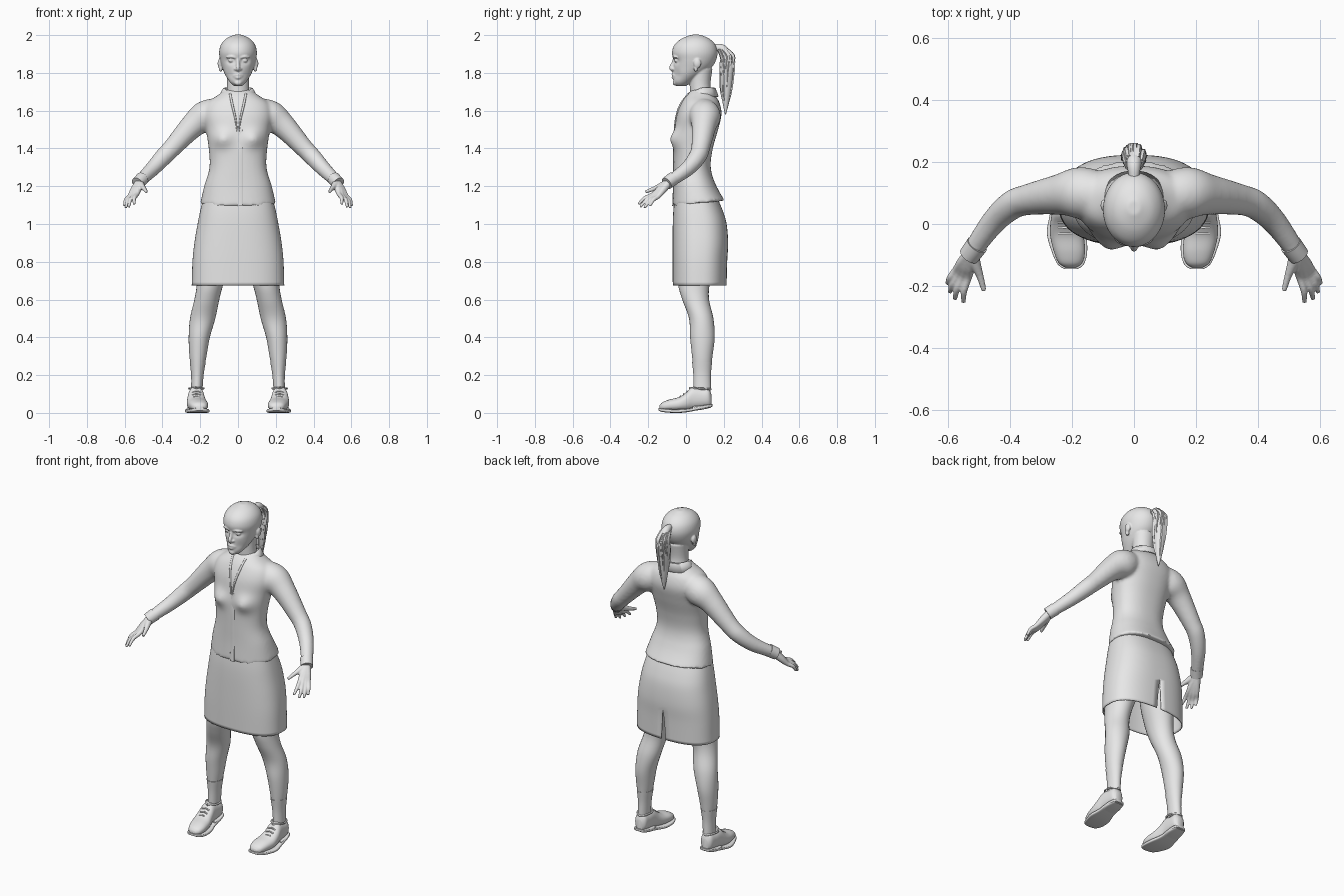
import bpy, bmesh, math, random
from mathutils import Vector, Matrix

random.seed(4)
if "Cube" in bpy.data.objects:
    bpy.data.objects.remove(bpy.data.objects["Cube"])

grey = bpy.data.materials.new("plain_grey")
grey.use_nodes = True
grey.diffuse_color = (0.8, 0.8, 0.8, 1)
grey.node_tree.nodes["Principled BSDF"].inputs["Base Color"].default_value = (0.8, 0.8, 0.8, 1)


def spline(rows, steps):
    """Catmull-Rom through rows of numbers."""
    out = []
    for i in range(len(rows) - 1):
        a, b, c, d = (rows[max(0, min(len(rows) - 1, i + k))] for k in (-1, 0, 1, 2))
        for s in range(steps):
            t = s / steps
            out.append([0.5 * (2 * q + (r - p) * t + (2 * p - 5 * q + 4 * r - u) * t * t
                               + (3 * q - p - 3 * r + u) * t ** 3)
                        for p, q, r, u in zip(a, b, c, d)])
    return out + [list(rows[-1])]


def skin(bm, rings, closed=True, caps=True):
    """Bridge rings of points with quads."""
    vs = [[bm.verts.new(p) for p in ring] for ring in rings]
    n = len(vs[0])
    for a, b in zip(vs, vs[1:]):
        for i in range(n if closed else n - 1):
            j = (i + 1) % n
            bm.faces.new((a[i], a[j], b[j], b[i]))
    if caps:
        bm.faces.new(vs[0])
        bm.faces.new(vs[-1])


def loft(bm, rows, axis="z", power=2.0, n=36, steps=5, slit=None, side=1, caps=True):
    """Rows are (position along axis, centre x, half width, low, high)."""
    rings = []
    for t, cx, w, lo, hi in spline(rows, steps):
        g = slit(t) if slit else 0
        ring = []
        for i in range(n + (1 if slit else 0)):
            a = math.pi / 2 + g + (2 * math.pi - 2 * g) * i / n
            c, s = math.cos(a), math.sin(a)
            x = side * (cx + w * math.copysign(abs(c) ** (2 / power), c))
            d = (lo + hi) / 2 + (hi - lo) / 2 * math.copysign(abs(s) ** (2 / power), s)
            ring.append((x, d, t) if axis == "z" else (x, t, d))
        rings.append(ring)
    skin(bm, rings, slit is None, caps and slit is None)


def tube(bm, rows, side=1, n=16, steps=5, flat=1.0):
    """Rows are (x, y, z, radius) along a path."""
    pts = spline(rows, steps)
    rings = []
    for i, (x, y, z, r) in enumerate(pts):
        t = Vector(pts[min(i + 1, len(pts) - 1)][:3]) - Vector(pts[max(i - 1, 0)][:3])
        u = t.cross(Vector((0.3, 1, 0.2))).normalized()
        v = t.cross(u).normalized()
        ring = [Vector((x, y, z)) + r * (math.cos(a) * u + flat * math.sin(a) * v)
                for a in (2 * math.pi * k / n for k in range(n))]
        rings.append([(side * p.x, p.y, p.z) for p in ring])
    skin(bm, rings)


def ball(bm, centre, size):
    bmesh.ops.create_uvsphere(bm, u_segments=20, v_segments=12, radius=1,
                              matrix=Matrix.Translation(centre) @ Matrix.Diagonal((*size, 1)))


def finish(bm, name, voxel=0, smooth=4, thick=0, angle=50):
    bmesh.ops.remove_doubles(bm, verts=bm.verts, dist=1e-5)
    bmesh.ops.recalc_face_normals(bm, faces=bm.faces)
    mesh = bpy.data.meshes.new(name)
    bm.to_mesh(mesh)
    bm.free()
    mesh.materials.append(grey)
    ob = bpy.data.objects.new(name, mesh)
    bpy.context.collection.objects.link(ob)
    bpy.ops.object.select_all(action="DESELECT")
    ob.select_set(True)
    bpy.context.view_layer.objects.active = ob
    bpy.ops.object.shade_smooth_by_angle(angle=math.radians(angle))
    if voxel:
        m = ob.modifiers.new("fuse", "REMESH")
        m.mode, m.voxel_size, m.use_smooth_shade = "VOXEL", voxel, True
        m = ob.modifiers.new("soften", "SMOOTH")
        m.factor, m.iterations = 0.5, smooth
    if thick:
        m = ob.modifiers.new("thickness", "SOLIDIFY")
        m.thickness = thick
    return ob


def bump(v, x, z, rx, rz):
    return math.exp(-((abs(v.co.x) - x) / rx) ** 2 - ((v.co.z - z) / rz) ** 2)


# Head and neck, with sockets, nose, lips, brows and ears
bm = bmesh.new()
loft(bm, [(1.73, 0, .02, -.05, 0), (1.75, 0, .042, -.066, .03), (1.79, 0, .068, -.067, .09),
          (1.83, 0, .084, -.066, .137), (1.87, 0, .095, -.068, .16), (1.91, 0, .1, -.074, .167),
          (1.95, 0, .09, -.06, .155), (1.982, 0, .062, -.022, .122), (2.002, 0, .02, .03, .075)], n=48)
for v in bm.verts:
    if v.co.y < 0:
        v.co.y += .014 * bump(v, .038, 1.864, .022, .016) + .006 * bump(v, .045, 1.79, .02, .025)
loft(bm, [(1.6, 0, .08, .01, .16), (1.68, 0, .064, .02, .14), (1.74, 0, .058, .02, .13), (1.82, 0, .062, .02, .14)])
tube(bm, [(0, -.06, 1.88, .008), (0, -.069, 1.85, .009), (0, -.079, 1.825, .011), (0, -.066, 1.812, .008)])
tube(bm, [(-.026, -.058, 1.784, .003), (0, -.07, 1.791, .007), (.026, -.058, 1.784, .003)])
tube(bm, [(-.024, -.058, 1.781, .003), (0, -.069, 1.775, .008), (.024, -.058, 1.781, .003)])
ball(bm, (0, -.058, 1.747), (.02, .013, .014))
for s in (1, -1):
    ball(bm, (s * .013, -.066, 1.82), (.008, .01, .007))
    ball(bm, (s * .037, -.05, 1.865), (.014, .013, .009))
    tube(bm, [(.014, -.067, 1.88, .005), (.038, -.064, 1.886, .006), (.062, -.048, 1.88, .004)], s)
    ball(bm, (s * .096, .06, 1.85), (.012, .02, .026))
    ball(bm, (s * .092, .052, 1.825), (.01, .011, .02))
finish(bm, "head", voxel=.0045, smooth=3)

# Ponytail of tapering strands, with its band
bm = bmesh.new()
tail = [(0, .15, 1.935, .016), (0, .195, 1.925, .024), (0, .222, 1.86, .032), (0, .217, 1.78, .034),
        (0, .212, 1.68, .024), (0, .209, 1.58, .003)]
tube(bm, tail, n=20)
for k in range(34):
    a, reach = random.uniform(0, 2 * math.pi), random.uniform(.45, 1)
    rows = []
    for i, (x, y, z, r) in enumerate(tail[1:]):
        rows.append((x + r * math.cos(a), y + r * math.sin(a) * .95,
                     1.925 + (z - 1.925) * reach, .0085 if i < 4 else .001))
    tube(bm, rows, n=5, steps=3)
finish(bm, "ponytail", angle=40)
bm = bmesh.new()
ball(bm, (0, .168, 1.932), (.02, .012, .02))
finish(bm, "hair_band")

# Blouse: torso fused with both sleeves
torso = [(1.095, 0, .2, -.07, .205), (1.2, 0, .178, -.066, .158), (1.3, 0, .151, -.066, .131),
         (1.4, 0, .155, -.066, .142), (1.5, 0, .17, -.06, .17), (1.58, 0, .185, -.048, .188),
         (1.64, 0, .165, -.025, .178), (1.68, 0, .11, 0, .155), (1.71, 0, .07, .03, .135)]
bm = bmesh.new()
loft(bm, torso, power=2.3, n=60, steps=8)
for v in bm.verts:
    if v.co.y < .02:
        v.co.y -= .03 * bump(v, .085, 1.45, .05, .045)
    v.co.z += .1 * (v.co.y + .07) * max(0, (1.25 - v.co.z) / .15)
for s in (1, -1):
    tube(bm, [(.08, .085, 1.6, .07), (.17, .1, 1.57, .084), (.24, .095, 1.52, .066), (.345, .078, 1.407, .05),
              (.395, .06, 1.355, .047), (.455, .005, 1.29, .04), (.527, -.095, 1.22, .031)], s, n=28)
finish(bm, "blouse", voxel=.009, smooth=6)

# Placket down the front and open neckline edges
bm = bmesh.new()
loft(bm, [(z, .01, .014, lo - .003, lo + .012) for z, _, _, lo, _ in torso[:5]], power=6, n=16)
finish(bm, "placket")
bm = bmesh.new()
for s in (1, -1):
    tube(bm, [(.042, .015, 1.69, .006), (.03, -.03, 1.63, .006), (.014, -.053, 1.56, .005), (.004, -.062, 1.49, .003)], s)
finish(bm, "neckline")

# Folded collar, open at the throat
bm = bmesh.new()
rings = []
for rx, ry, z, drop in ((.064, .062, 1.69, .03), (.07, .066, 1.722, .028), (.078, .073, 1.72, .03), (.104, .09, 1.675, .035)):
    angles = [math.radians(-68 + 316 * i / 40) for i in range(41)]
    rings.append([(rx * math.cos(a), .083 + ry * math.sin(a), z + drop * min(0, math.sin(a))) for a in angles])
skin(bm, rings, closed=False, caps=False)
finish(bm, "collar", thick=.005)

# Skirt with a slit at the back
bm = bmesh.new()
loft(bm, [(.675, 0, .245, -.07, .215), (.8, 0, .241, -.071, .218), (.9, 0, .231, -.071, .223),
          (1.0, 0, .214, -.07, .215), (1.07, 0, .2, -.067, .195), (1.14, 0, .183, -.06, .165)],
     power=2.5, n=64, slit=lambda z: .03 * max(0, min(1, (.86 - z) / .18)))
finish(bm, "skirt", thick=.006)

fingers = {"index": [(.535, -.172, 1.158), (.55, -.253, 1.105)], "middle": [(.551, -.17, 1.15), (.578, -.242, 1.09)],
           "ring": [(.564, -.161, 1.145), (.594, -.22, 1.085)], "little": [(.574, -.148, 1.146), (.602, -.192, 1.095)]}
for s, label in ((1, "left"), (-1, "right")):
    # Hand: each finger runs from the wrist, fused into a palm
    bm = bmesh.new()
    wrist = Vector((.522, -.088, 1.224))
    for root, tip in fingers.values():
        root, tip = Vector(root), Vector(tip)
        bend = root.lerp(tip, .5) + Vector((.006, -.004, .006))
        tube(bm, [(*wrist, .021), (*wrist.lerp(root, .55), .019), (*root, .0125), (*bend, .0105), (*tip, .007)], s)
    tube(bm, [(*wrist, .02), (.513, -.125, 1.205, .018), (.497, -.168, 1.187, .012), (.484, -.215, 1.17, .008)], s)
    finish(bm, label + "_hand", voxel=.004, smooth=3)

    # Cuff
    bm = bmesh.new()
    tube(bm, [(.506, -.067, 1.241, .036), (.519, -.085, 1.228, .035), (.532, -.102, 1.215, .034)], s, n=24)
    finish(bm, label + "_cuff")

    # Leg and sock
    leg = [(.12, .218, .027, .043, .13), (.2, .215, .03, .042, .129), (.3, .212, .045, .032, .14),
           (.4, .205, .056, .022, .152), (.5, .187, .067, .016, .145), (.6, .165, .066, -.02, .122),
           (.68, .148, .07, -.042, .125), (.8, .125, .085, -.05, .15), (.95, .1, .09, -.045, .17)]
    bm = bmesh.new()
    loft(bm, leg, n=28, side=s)
    finish(bm, label + "_leg")
    bm = bmesh.new()
    loft(bm, [(z, x, w + .003, lo - .003, hi + .003) for z, x, w, lo, hi in leg[:2]]
         + [(.27, .213, .0425, .032, .138)], n=28, side=s)
    finish(bm, label + "_sock")

    # Shoe upper, opening rim, sole, heel and laces
    bm = bmesh.new()
    loft(bm, [(-.14, .204, .018, .018, .04), (-.125, .205, .038, .012, .056), (-.09, .208, .05, .01, .07),
              (-.04, .216, .054, .01, .083), (0, .221, .049, .012, .108), (.035, .222, .043, .018, .138),
              (.08, .221, .04, .025, .132), (.118, .22, .036, .03, .13), (.134, .22, .02, .036, .1)],
         "y", power=2.3, n=32, side=s)
    finish(bm, label + "_shoe")
    bm = bmesh.new()
    loft(bm, [(-.146, .203, .02, .013, .026), (-.13, .204, .042, .006, .024), (-.09, .208, .057, .001, .02),
              (-.03, .218, .063, 0, .02), (.03, .222, .05, .008, .026), (.09, .221, .045, .022, .04),
              (.13, .22, .036, .03, .046), (.139, .22, .02, .033, .046)], "y", power=5, n=32, side=s)
    loft(bm, [(.035, .222, .044, .01, .035), (.09, .221, .044, .018, .04), (.132, .22, .03, .028, .045)],
         "y", power=5, n=24, side=s)
    finish(bm, label + "_sole")
    bm = bmesh.new()
    for y, z in ((-.03, .088), (-.012, .101), (.006, .115)):
        tube(bm, [(.196, y, z - .007, .004), (.22, y, z, .004), (.244, y, z - .007, .004)], s, n=8)
    tube(bm, [(.22, .02, .132, .006), (.183, .06, .13, .005), (.19, .105, .128, .005), (.22, .13, .125, .006),
              (.25, .105, .128, .005), (.257, .06, .13, .005), (.22, .02, .132, .006)], s, n=8)
    finish(bm, label + "_laces")
